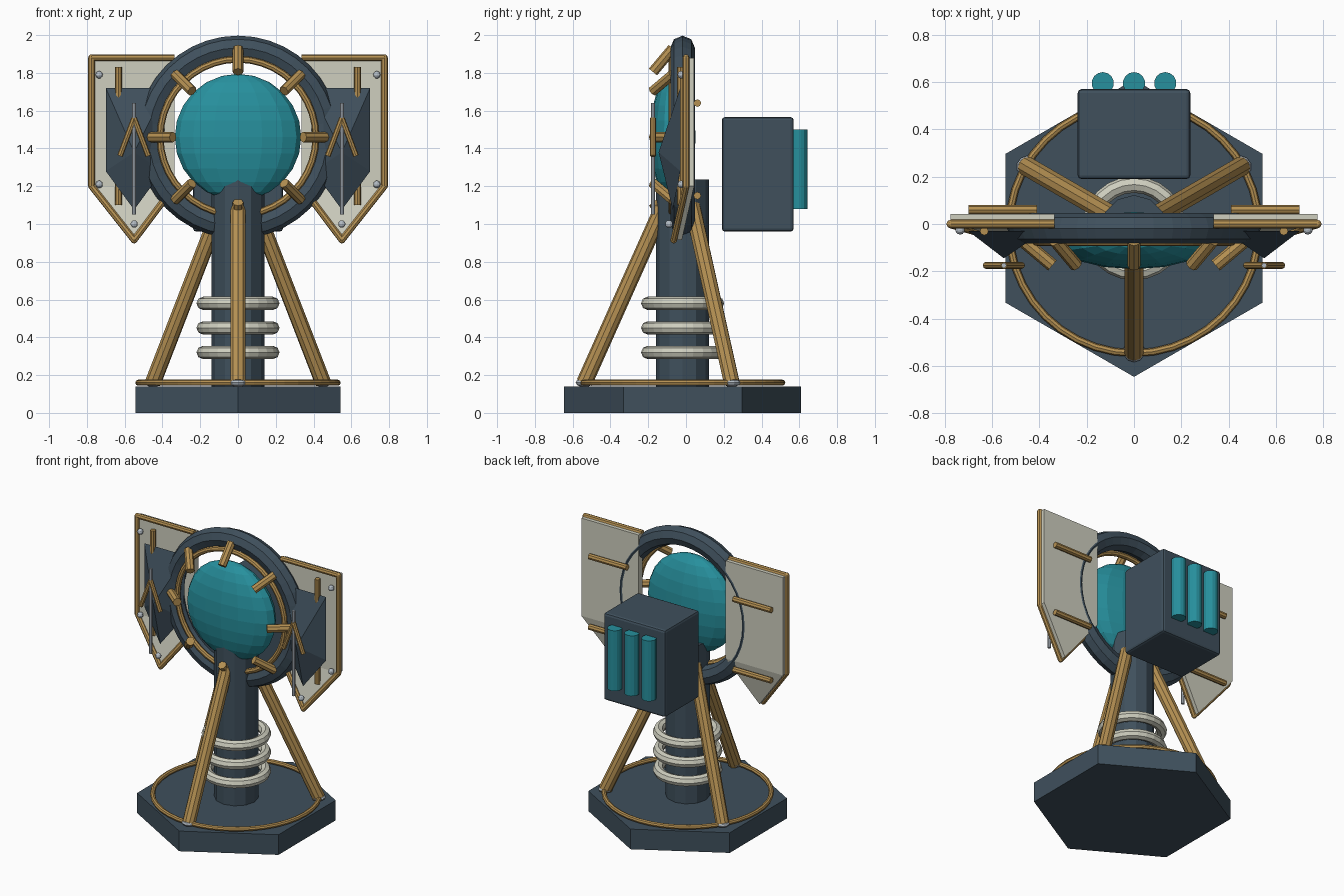
import bpy, bmesh
from math import pi, sin, cos, radians
from mathutils import Vector

if "Cube" in bpy.data.objects:
    bpy.data.objects.remove(bpy.data.objects["Cube"])

CY = -0.018   # y of the main axis
RZ = 1.46     # height of the ring centre


def mat(name, c):
    m = bpy.data.materials.new(name)
    m.diffuse_color = (*c, 1)
    m.use_nodes = True
    m.node_tree.nodes["Principled BSDF"].inputs["Base Color"].default_value = m.diffuse_color
    return m


DARK = mat("slate", (0.05, 0.08, 0.108))
BRASS = mat("brass", (0.46, 0.28, 0.085))
TEAL = mat("teal", (0.02, 0.28, 0.34))
PALE = mat("ivory", (0.62, 0.62, 0.52))
STEEL = mat("steel", (0.45, 0.5, 0.55))


def finish(name, m, smooth=False):
    o = bpy.context.object
    o.name = name
    o.data.materials.append(m)
    if smooth:
        bpy.ops.object.shade_smooth_by_angle(angle=radians(40))
    return o


def rod(name, a, b, r, m, n=8):
    a, b = Vector(a), Vector(b)
    d = b - a
    bpy.ops.mesh.primitive_cylinder_add(vertices=n, radius=r, depth=d.length, location=(a + b) / 2,
                                        rotation=d.to_track_quat('Z', 'Y').to_euler())
    return finish(name, m)


def torus(name, loc, R, r, m, nR, nr, upright=False):
    bpy.ops.mesh.primitive_torus_add(major_radius=R, minor_radius=r, major_segments=nR, minor_segments=nr,
                                     location=loc, rotation=(pi / 2 if upright else 0, 0, 0))
    return finish(name, m)


def ball(name, loc, r, m, seg=10, rings=6, scale=(1, 1, 1)):
    bpy.ops.mesh.primitive_uv_sphere_add(segments=seg, ring_count=rings, radius=r, location=loc)
    o = finish(name, m)
    o.scale = scale
    return o


def solid(name, verts, faces, m):
    bm = bmesh.new()
    vs = [bm.verts.new(v) for v in verts]
    for f in faces:
        bm.faces.new([vs[i] for i in f])
    bmesh.ops.recalc_face_normals(bm, faces=bm.faces)
    me = bpy.data.meshes.new(name)
    bm.to_mesh(me)
    bm.free()
    o = bpy.data.objects.new(name, me)
    bpy.context.collection.objects.link(o)
    me.materials.append(m)


# hexagonal base, inlaid ring, column and collars
bpy.ops.mesh.primitive_cylinder_add(vertices=6, radius=0.628, depth=0.14, location=(0, CY, 0.07))
finish("base", DARK)
torus("base_ring", (0, CY, 0.16), 0.528, 0.016, BRASS, 40, 8)
rod("column", (0, CY, 0.14), (0, CY, 1.235), 0.14, DARK, 12)
for z in (0.32, 0.45, 0.58):
    torus("collar", (0, CY, z), 0.185, 0.035, PALE, 24, 8)

# tripod legs with feet
for deg in (-90, 30, 150):
    c, s = cos(radians(deg)), sin(radians(deg))
    foot = (0.52 * c, CY + 0.52 * s, 0.16)
    rod("leg", foot, (0.1 * c, CY + 0.1 * s, 1.1), 0.043, BRASS, 10)
    ball("foot", foot, 0.046, STEEL, scale=(1, 1, 0.5))

# upright ring, inner brass ring, lens and prongs
torus("main_ring", (0, CY, RZ), 0.472, 0.065, DARK, 40, 8, True)
torus("inner_ring", (0, -0.075, RZ), 0.412, 0.018, BRASS, 40, 8, True)
ball("lens", (0, -0.07, RZ), 0.335, TEAL, 16, 12, (1, 0.36, 1))
for i in range(8):
    c, s = cos(i * pi / 4), sin(i * pi / 4)
    rod("prong", (0.345 * c, -0.175, RZ + 0.345 * s), (0.47 * c, -0.07, RZ + 0.47 * s), 0.028, BRASS)

# side shields
for sx in (-1, 1):
    outline = [(0.335, 0, 1.88), (0.775, 0, 1.88), (0.775, 0, 1.2), (0.55, -0.065, 0.915), (0.335, 0, 1.2)]
    front = [Vector((x * sx, y, z)) for x, y, z in outline]
    back = [v + Vector((0, 0.043, 0)) for v in front]
    faces = [(0, 1, 2, 4), (2, 3, 4), (5, 6, 7, 9), (7, 8, 9)]
    faces += [(i, (i + 1) % 5, (i + 1) % 5 + 5, i + 5) for i in range(5)]
    solid("shield", front + back, faces, PALE)

    # brass edging
    for a, b in zip(front[:4], front[1:]):
        rod("shield_edge", a, b, 0.018, BRASS)
    for v in front[1:4]:
        ball("edge_joint", v, 0.018, BRASS, 8, 6)
    for x, y, z in ((0.735, -0.025, 1.79), (0.735, -0.025, 1.21), (0.55, -0.09, 1.0)):
        ball("bolt", (sx * x, y, z), 0.02, STEEL)

    # pointed dark plate
    rim = [(0.38, -0.03, 1.72), (0.7, -0.03, 1.72), (0.7, -0.03, 1.28), (0.55, -0.07, 1.075), (0.4, -0.03, 1.28)]
    pts = [(x * sx, y, z) for x, y, z in rim] + [(0.55 * sx, -0.145, 1.38)]
    fan = [(i, (i + 1) % 5, 5) for i in range(5)]
    solid("dark_plate", pts, fan + [(0, 1, 2, 4), (2, 3, 4)], DARK)

    # rods, needle and chevron
    rod("front_rod", (0.633 * sx, -0.03, 1.1), (0.633 * sx, -0.03, 1.83), 0.018, BRASS)
    rod("needle", (0.55 * sx, -0.175, 1.05), (0.55 * sx, -0.175, 1.64), 0.011, STEEL)
    for x in (0.475, 0.625):
        rod("chevron_bar", (x * sx, -0.175, 1.36), (0.55 * sx, -0.175, 1.56), 0.015, BRASS)
    for z in (1.15, 1.64):
        rod("back_rod", (0.41 * sx, 0.06, z), (0.7 * sx, 0.06, z), 0.02, BRASS)

# rear power box with tubes
bpy.ops.mesh.primitive_cube_add(size=1, location=(0, 0.38, 1.263))
box = finish("rear_box", DARK)
box.scale = (0.476, 0.38, 0.606)
bpy.ops.object.transform_apply(location=False, rotation=False, scale=True)
bev = box.modifiers.new("bevel", 'BEVEL')
bev.width = 0.016
bev.segments = 2
for x in (-0.132, 0, 0.132):
    rod("rear_tube", (x, 0.595, 1.08), (x, 0.595, 1.5), 0.047, TEAL, 14)
